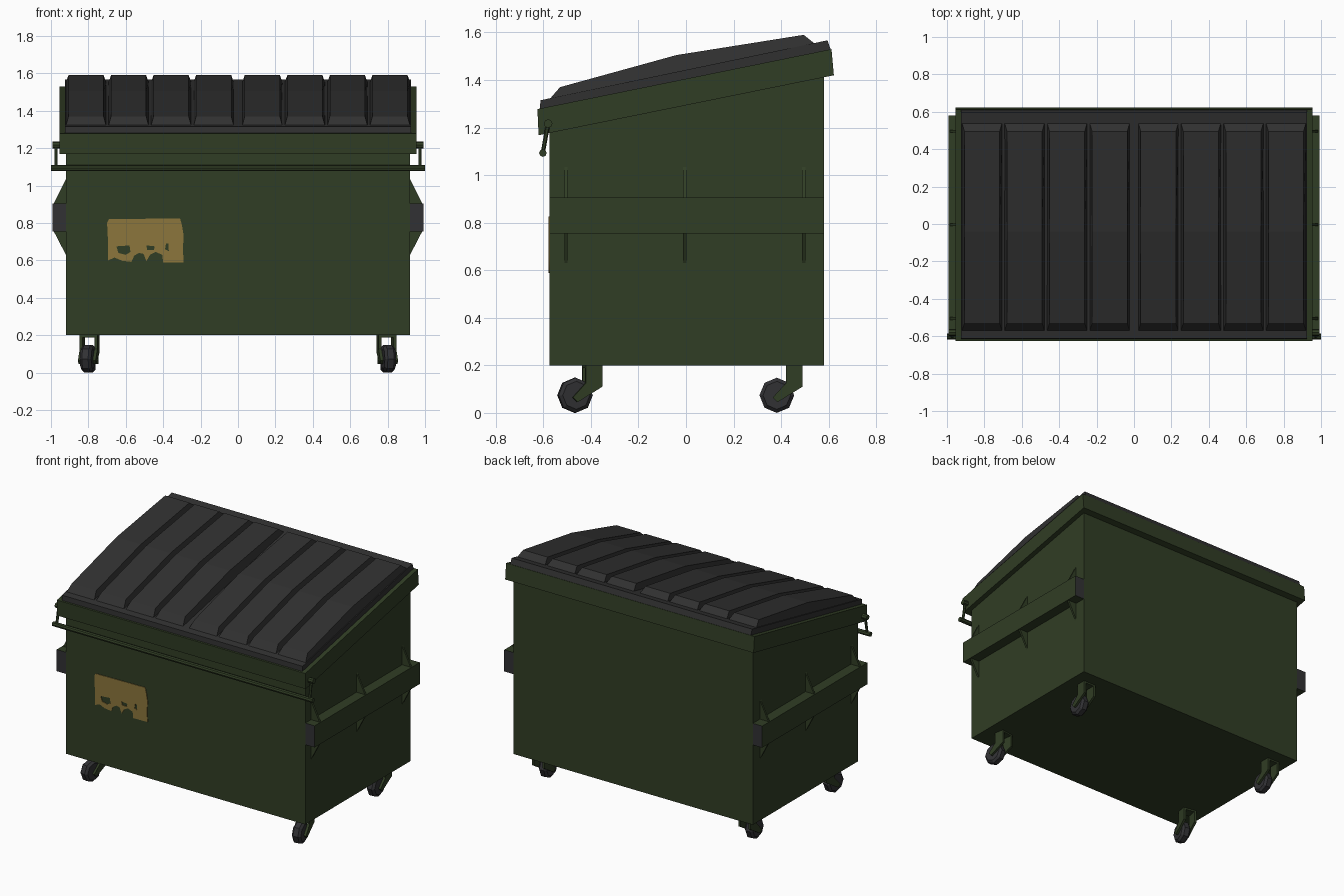
import bpy, bmesh, math
from mathutils import Vector

old = bpy.data.objects.get("Cube")
if old:
    bpy.data.objects.remove(old, do_unlink=True)


def material(name, rgb):
    m = bpy.data.materials.new(name)
    m.use_nodes = True
    m.diffuse_color = (*rgb, 1)
    bsdf = m.node_tree.nodes["Principled BSDF"]
    bsdf.inputs["Base Color"].default_value = (*rgb, 1)
    bsdf.inputs["Roughness"].default_value = 0.8
    return m


GREEN = material("dark green paint", (0.030, 0.047, 0.018))
LID = material("black plastic", (0.030, 0.030, 0.030))
RUBBER = material("dark grey rubber", (0.031, 0.031, 0.034))
GOLD = material("faded gold", (0.262, 0.181, 0.045))


def finish(name, bm, *mats):
    bmesh.ops.recalc_face_normals(bm, faces=bm.faces[:])
    me = bpy.data.meshes.new(name)
    bm.to_mesh(me)
    bm.free()
    ob = bpy.data.objects.new(name, me)
    bpy.context.collection.objects.link(ob)
    for m in mats:
        me.materials.append(m)
    return ob


def prism(name, profile, lo, hi, mat, axis="x"):
    """Extrude a profile, (y, z) along x or (x, z) along y."""
    bm = bmesh.new()
    rings = []
    for d in (lo, hi):
        rings.append([bm.verts.new((d, a, b) if axis == "x" else (a, d, b))
                      for a, b in profile])
    bm.faces.new(rings[0])
    bm.faces.new(rings[1])
    n = len(profile)
    for i in range(n):
        j = (i + 1) % n
        bm.faces.new((rings[0][i], rings[0][j], rings[1][j], rings[1][i]))
    return finish(name, bm, mat)


def rod(name, a, b, radius, mat, sides=8):
    a, b = Vector(a), Vector(b)
    bm = bmesh.new()
    bmesh.ops.create_cone(bm, cap_ends=True, segments=sides, radius1=radius,
                          radius2=radius, depth=(b - a).length)
    ob = finish(name, bm, mat)
    ob.location = (a + b) / 2
    ob.rotation_euler = (b - a).to_track_quat("Z", "Y").to_euler()
    return ob


# Bin body and the sloping collar round its top
prism("body", [(-.575, .2), (.58, .2), (.58, 1.45), (-.575, 1.22)], -.92, .92, GREEN)
prism("collar", [(-.62, 1.168), (.622, 1.42), (.612, 1.53), (-.625, 1.278)],
      -.955, .955, GREEN)

# Lid: flat sheet with eight raised, domed panels
prism("lid_sheet", [(-.615, 1.275), (.61, 1.525), (.595, 1.567), (-.612, 1.315)],
      -.925, .925, LID)
DOME = [(-.575, 1.318), (-.53, 1.37), (-.04, 1.505), (.495, 1.59), (.545, 1.55)]
for side in (-1, 1):
    for k in range(4):
        centre = side * (.13 + .2275 * k)
        panel = prism("lid_panel", DOME, -.108, .108, LID)
        for v in panel.data.vertices:
            if -.55 < v.co.y < .52:
                v.co.x *= .87
        panel.location.x = centre

for s in (-1, 1):
    # Lifting pocket with dark open ends
    pocket = prism("fork_pocket", [(-.575, .755), (.58, .755), (.58, .905), (-.575, .905)],
                   *sorted((s * .915, s * .992)), GREEN)
    pocket.data.materials.append(RUBBER)
    for f in pocket.data.polygons:
        f.material_index = int(abs(f.normal.y) > .9)

    # Triangular stiffeners above and below the pocket
    for y in (-.505, -.005, .495):
        for base, tip in ((.905, 1.045), (.755, .62)):
            prism("pocket_gusset", [(s * .915, base), (s * .985, base), (s * .915, tip)],
                  y - .007, y + .007, GREEN, "y")

    # Pivot and arm carrying the front bar
    rod("bar_pivot", (s * .94, -.58, 1.217), (s * .992, -.58, 1.217), .018, GREEN)
    rod("bar_arm", (s * .972, -.58, 1.217), (s * .972, -.602, 1.095), .009, GREEN, 6)

rod("front_bar", (-1, -.602, 1.093), (1, -.602, 1.093), .016, GREEN)

# Casters: octagonal wheel between two bent fork plates
FORK = [(-.035, .205), (.035, .205), (.035, .11), (-.07, .045), (-.09, .065), (-.035, .125)]
for s in (-1, 1):
    for y, yaw in ((-.395, 10), (.455, 0)):
        parts = [prism("caster_fork", FORK, x - .008, x + .008, GREEN)
                 for x in (-.04, .04)]
        parts.append(prism("caster_plate", [(-.035, .188), (.035, .188), (.035, .205),
                                            (-.035, .205)], -.04, .04, GREEN))
        wheel_profile = [(-.073 + .073 * math.sin(i * math.pi / 4),
                          .074 + .074 * math.cos(i * math.pi / 4)) for i in range(8)]
        wheel = prism("caster_wheel", wheel_profile, -.031, .031, RUBBER)
        bevel = wheel.modifiers.new("rim_chamfer", "BEVEL")
        bevel.width, bevel.segments = .014, 1
        bevel.limit_method, bevel.angle_limit = "ANGLE", math.radians(60)
        parts.append(wheel)
        for p in parts:
            p.location = (s * .793, y, 0)
            p.rotation_euler.z = s * math.radians(yaw)

# Worn sticker on the front: ragged outline with flaked-off holes
EDGE = [(-.69, .82), (-.31, .825), (-.30, .79), (-.29, .73), (-.295, .66), (-.29, .59),
        (-.40, .588), (-.405, .63), (-.44, .645), (-.47, .63), (-.49, .595), (-.505, .635),
        (-.53, .64), (-.555, .625), (-.57, .592), (-.62, .598), (-.66, .615),
        (-.695, .60), (-.695, .70), (-.70, .80)]
HOLES = [[(-.65, .675), (-.58, .68), (-.575, .645), (-.60, .63), (-.64, .64)],
         [(-.49, .68), (-.445, .675), (-.45, .655), (-.485, .655)],
         [(-.385, .69), (-.372, .69), (-.37, .65), (-.39, .66)]]
sticker = bpy.data.curves.new("worn_sticker", "CURVE")
sticker.dimensions, sticker.fill_mode, sticker.extrude = "2D", "BOTH", .002
for loop in [EDGE] + HOLES:
    spline = sticker.splines.new("POLY")
    spline.points.add(len(loop) - 1)
    for p, (x, z) in zip(spline.points, loop):
        p.co = (x, z, 0, 1)
    spline.use_cyclic_u = True
sticker.materials.append(GOLD)
ob = bpy.data.objects.new("worn_sticker", sticker)
ob.location.y = -.577
ob.rotation_euler.x = math.pi / 2
bpy.context.collection.objects.link(ob)
